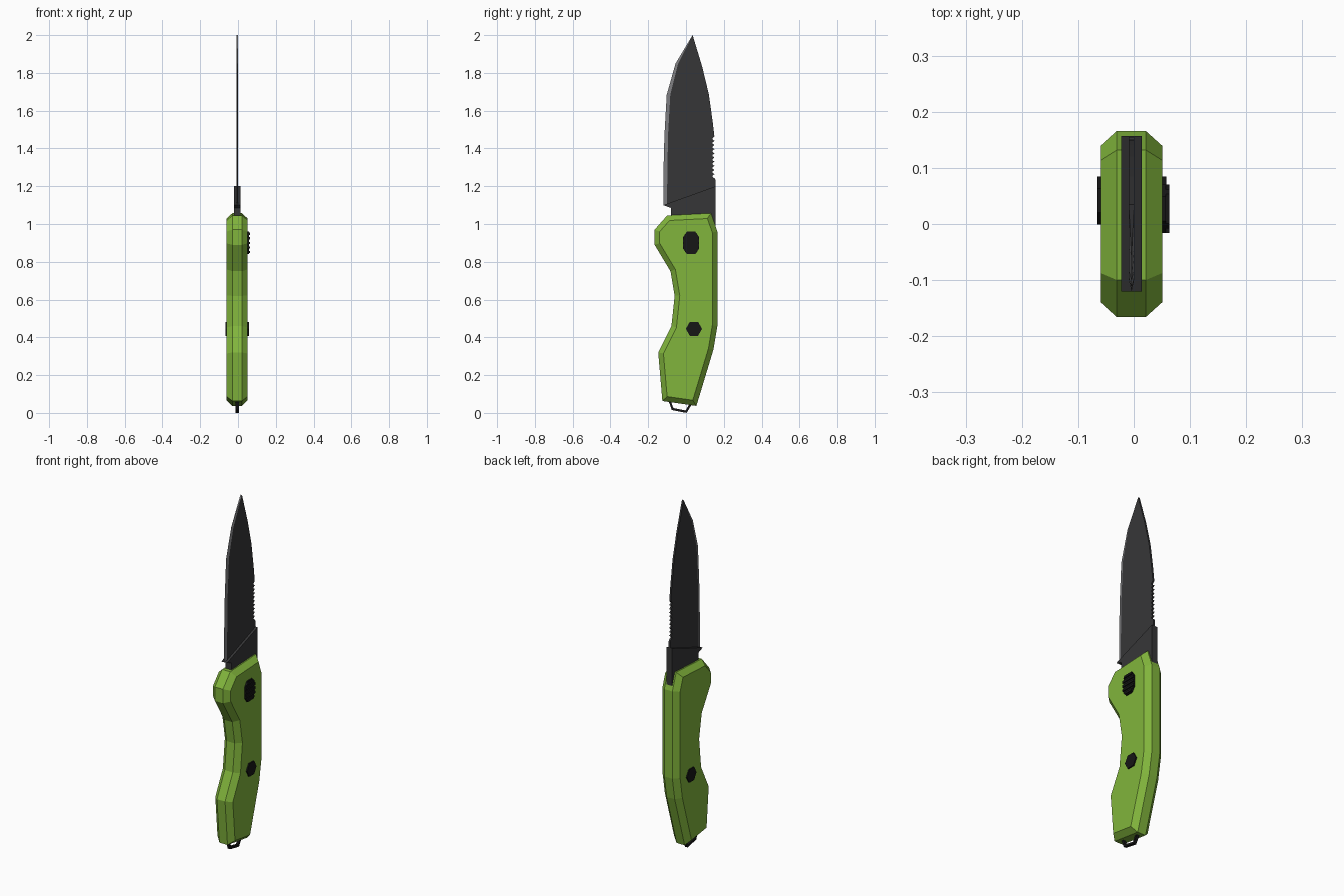
import bpy, bmesh, math
from mathutils import Vector

if "Cube" in bpy.data.objects:
    bpy.data.objects.remove(bpy.data.objects["Cube"])


def material(name, r, g, b):
    m = bpy.data.materials.new(name)
    m.diffuse_color = (r, g, b, 1)
    m.use_nodes = True
    m.node_tree.nodes["Principled BSDF"].inputs["Base Color"].default_value = m.diffuse_color
    return m


GREEN = material("green_grip", 0.22, 0.46, 0.045)
DARK = material("dark_steel", 0.037, 0.037, 0.039)
EDGE = material("ground_edge", 0.2, 0.2, 0.21)
BLACK = material("black_hardware", 0.008, 0.008, 0.008)


def finish(name, bm, mat):
    bmesh.ops.recalc_face_normals(bm, faces=bm.faces)
    me = bpy.data.meshes.new(name)
    bm.to_mesh(me)
    bm.free()
    me.materials.append(mat)
    ob = bpy.data.objects.new(name, me)
    bpy.context.collection.objects.link(ob)
    return ob


def loft(name, sections, mat):
    """Stack (x, outline) sections along x, with capped ends."""
    bm = bmesh.new()
    rings = [[bm.verts.new((x, y, z)) for y, z in pts] for x, pts in sections]
    n = len(rings[0])
    for a, b in zip(rings, rings[1:]):
        for i in range(n):
            j = (i + 1) % n
            bm.faces.new((a[i], a[j], b[j], b[i]))
    bm.faces.new(rings[0])
    bm.faces.new(rings[-1])
    return finish(name, bm, mat)


def prism(name, x0, x1, pts, mat):
    return loft(name, [(x0, pts), (x1, pts)], mat)


def inset(pts, d):
    """Mitred inward offset of a clockwise outline."""
    out = []
    for i, p in enumerate(pts):
        p = Vector(p)
        e0 = (p - Vector(pts[i - 1])).normalized()
        e1 = (Vector(pts[(i + 1) % len(pts)]) - p).normalized()
        n0, n1 = Vector((e0.y, -e0.x)), Vector((e1.y, -e1.x))
        m = (n0 + n1).normalized()
        out.append(tuple(p + m * (d / m.dot(n0))))
    return out


# Handle with chamfered rims
grip = [(-0.10, 1.045), (0.132, 1.057), (0.166, 0.96), (0.166, 0.46),
        (0.145, 0.335), (0.055, 0.037), (-0.125, 0.063), (-0.147, 0.32),
        (-0.077, 0.46), (-0.06, 0.62), (-0.082, 0.75), (-0.166, 0.89),
        (-0.166, 0.97)]
face = inset(grip, 0.027)
loft("handle", [(-0.06, face), (-0.03, grip), (0.021, grip), (0.051, face)], GREEN)

# Bolster between blade and handle
prism("bolster", -0.022, 0.014,
      [(-0.12, 1.10), (0.157, 1.20), (0.157, 0.90), (-0.08, 0.90), (-0.08, 1.085)], DARK)

# Blade body with a toothed spine
CX, HALF = -0.004, 0.005
tip = (0.035, 2.0)
ground = [(-0.10, 1.105), (-0.099, 1.25), (-0.095, 1.47), (-0.083, 1.685), (-0.043, 1.845)]
cutting = [(-0.12, 1.10), (-0.12, 1.25), (-0.114, 1.47), (-0.102, 1.685), (-0.055, 1.85)]
spine = [(0.085, 1.835), (0.12, 1.69), (0.14, 1.55), (0.15, 1.465)]
teeth, z_top, z_low = 10, 1.46, 1.24
pitch = (z_top - z_low) / teeth
for i in range(teeth):
    z = z_top - i * pitch
    spine += [(0.139, z - 0.3 * pitch), (0.139, z - 0.55 * pitch), (0.151, z - 0.9 * pitch)]
spine += [(0.155, 1.236), (0.155, 1.15)]
prism("blade", CX - HALF, CX + HALF, ground + [tip] + spine, DARK)

# Ground cutting edge, a wedge along the front of the blade
bm = bmesh.new()
rows = []
for (gy, gz), (cy, cz) in zip(ground, cutting):
    rows.append([bm.verts.new(c) for c in
                 ((CX - HALF, gy, gz), (CX, cy, cz), (CX + HALF, gy, gz))])
for a, b in zip(rows, rows[1:]):
    for k in (0, 1):
        bm.faces.new((a[k], a[k + 1], b[k + 1], b[k]))
bm.faces.new(rows[0])
left, mid, right = rows[-1]
tl = bm.verts.new((CX - HALF, *tip))
tr = bm.verts.new((CX + HALF, *tip))
bm.faces.new((left, mid, tl))
bm.faces.new((mid, right, tr))
bm.faces.new((mid, tr, tl))
finish("cutting_edge", bm, EDGE)

# Hexagonal pivot screw passing through the handle
hexagon = [(0.042 + 0.043 * math.cos(math.radians(60 * i)),
            0.445 + 0.043 * math.sin(math.radians(60 * i))) for i in range(6)]
prism("lower_screw", -0.066, 0.058, hexagon, BLACK)

# Release button on the right side, with grip ridges
BY, BZ = 0.027, 0.90


def button_width(z):
    return 0.043 if abs(z) <= 0.03 else 0.043 - (abs(z) - 0.03) * 0.7


octagon = [(BY + sy * y, BZ + sz * z) for sy, sz, y, z in
           ((-1, 1, 0.022, 0.06), (1, 1, 0.022, 0.06), (1, 1, 0.043, 0.03), (1, -1, 0.043, 0.03),
            (1, -1, 0.022, 0.06), (-1, -1, 0.022, 0.06), (-1, -1, 0.043, 0.03), (-1, 1, 0.043, 0.03))]
prism("release_button", 0.04, 0.057, octagon, BLACK)
for i in range(5):
    z = (i - 2) * 0.024
    w0, w1 = button_width(z - 0.006), button_width(z + 0.006)
    prism(f"button_ridge_{i + 1}", 0.055, 0.063,
          [(BY - w0, BZ + z - 0.006), (BY + w0, BZ + z - 0.006),
           (BY + w1, BZ + z + 0.006), (BY - w1, BZ + z + 0.006)], BLACK)

# Lanyard loop under the butt
outer = [(-0.098, 0.08), (-0.075, 0.015), (0.003, 0.0), (0.04, 0.06)]
inner = [(0.026, 0.06), (-0.002, 0.013), (-0.067, 0.026), (-0.086, 0.08)]
prism("lanyard_loop", -0.012, 0.004, outer + inner, BLACK)
